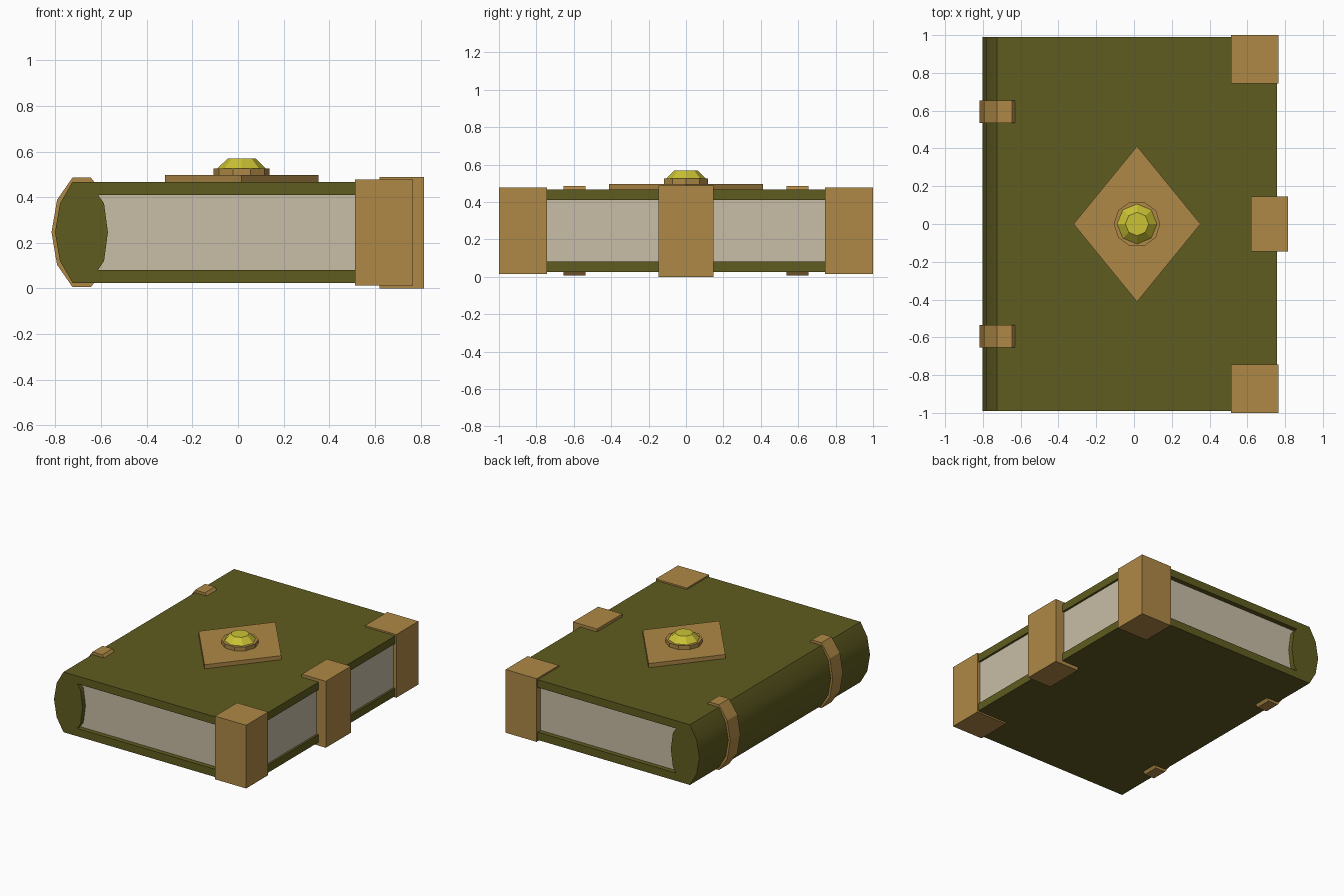
import bpy, bmesh, math

if "Cube" in bpy.data.objects:
    bpy.data.objects.remove(bpy.data.objects["Cube"])


def material(name, rgb):
    m = bpy.data.materials.new(name)
    m.diffuse_color = (*rgb, 1)
    m.use_nodes = True
    m.node_tree.nodes["Principled BSDF"].inputs["Base Color"].default_value = m.diffuse_color
    return m


GREEN = material("green leather", (0.115, 0.107, 0.014))
BRASS = material("brass", (0.43, 0.25, 0.062))
PAPER = material("paper", (0.58, 0.51, 0.38))
YELLOW = material("yellow gem", (0.60, 0.54, 0.035))


def finish(bm, name, mat):
    bmesh.ops.recalc_face_normals(bm, faces=bm.faces)
    me = bpy.data.meshes.new(name)
    bm.to_mesh(me)
    bm.free()
    me.materials.append(mat)
    ob = bpy.data.objects.new(name, me)
    bpy.context.collection.objects.link(ob)
    return ob


def box(name, lo, hi, mat):
    bm = bmesh.new()
    bmesh.ops.create_cube(bm, size=1)
    for v in bm.verts:
        v.co = [(a + b) / 2 + c * (b - a) for a, b, c in zip(lo, hi, v.co)]
    return finish(bm, name, mat)


def extrude_y(name, profile, y0, y1, mat):
    """Extrude an x-z outline along y."""
    bm = bmesh.new()
    f = bm.faces.new([bm.verts.new((x, y0, z)) for x, z in profile])
    r = bmesh.ops.extrude_face_region(bm, geom=[f])
    verts = [g for g in r["geom"] if isinstance(g, bmesh.types.BMVert)]
    bmesh.ops.translate(bm, vec=(0, y1 - y0, 0), verts=verts)
    return finish(bm, name, mat)


def frustum(name, sides, r0, r1, z0, z1, mat, sx=1, sy=1):
    """Faceted plug centred on the cover ornament."""
    bm = bmesh.new()
    bmesh.ops.create_cone(bm, cap_ends=True, segments=sides, radius1=r0,
                          radius2=r1, depth=z1 - z0)
    # put a corner on the +x axis
    first = max(bm.verts, key=lambda v: v.co.x)
    turn = -math.atan2(first.co.y, first.co.x)
    for v in bm.verts:
        x, y = v.co.xy
        v.co.x = (x * math.cos(turn) - y * math.sin(turn)) * sx + 0.016
        v.co.y = (x * math.sin(turn) + y * math.cos(turn)) * sy
        v.co.z += (z0 + z1) / 2
    return finish(bm, name, mat)


MID = 0.246


def mirrored(top):
    """Complete an upper half outline that ends on the mid height."""
    return top + [(x, 2 * MID - z) for x, z in reversed(top[:-1])]


# Cover: two boards and a rounded spine in one C-shaped section
outer = mirrored([(0.757, 0.467), (-0.725, 0.467), (-0.78, 0.372), (-0.802, MID)])
inner = mirrored([(0.757, 0.41), (-0.613, 0.41), (-0.587, 0.372), (-0.57, MID)])
cover = extrude_y("cover", outer + inner[::-1], -0.99, 0.99, GREEN)

# Smooth spine back
bpy.context.view_layer.objects.active = cover
cover.select_set(True)
bpy.ops.object.shade_smooth_by_angle(angle=math.radians(30))

# Page block
box("pages", (-0.65, -0.955, 0.075), (0.742, 0.955, 0.415), PAPER)

# Corner guards and clasp
for side, s in (("front", -1), ("back", 1)):
    y0, y1 = sorted((s * 0.743, s * 1.0))
    box(side + "_corner_guard", (0.513, y0, 0.014), (0.766, y1, 0.478), BRASS)
box("clasp", (0.62, -0.146, 0.0), (0.816, 0.146, 0.488), BRASS)

# Bands round the spine
band_out = mirrored([(-0.63, 0.467), (-0.645, 0.486), (-0.725, 0.486),
                     (-0.793, 0.388), (-0.817, MID)])
for side, s in (("front", -1), ("back", 1)):
    y = s * 0.595
    extrude_y(side + "_spine_band", band_out + outer[1:-1][::-1],
              y - 0.059, y + 0.059, BRASS)

# Diamond plate, gem setting and cut gem
frustum("diamond_plate", 4, 1, 1, 0.462, 0.497, BRASS, 0.336, 0.412)
frustum("gem_setting", 10, 0.123, 0.123, 0.495, 0.526, BRASS)
frustum("gem", 8, 0.108, 0.062, 0.524, 0.569, YELLOW)
